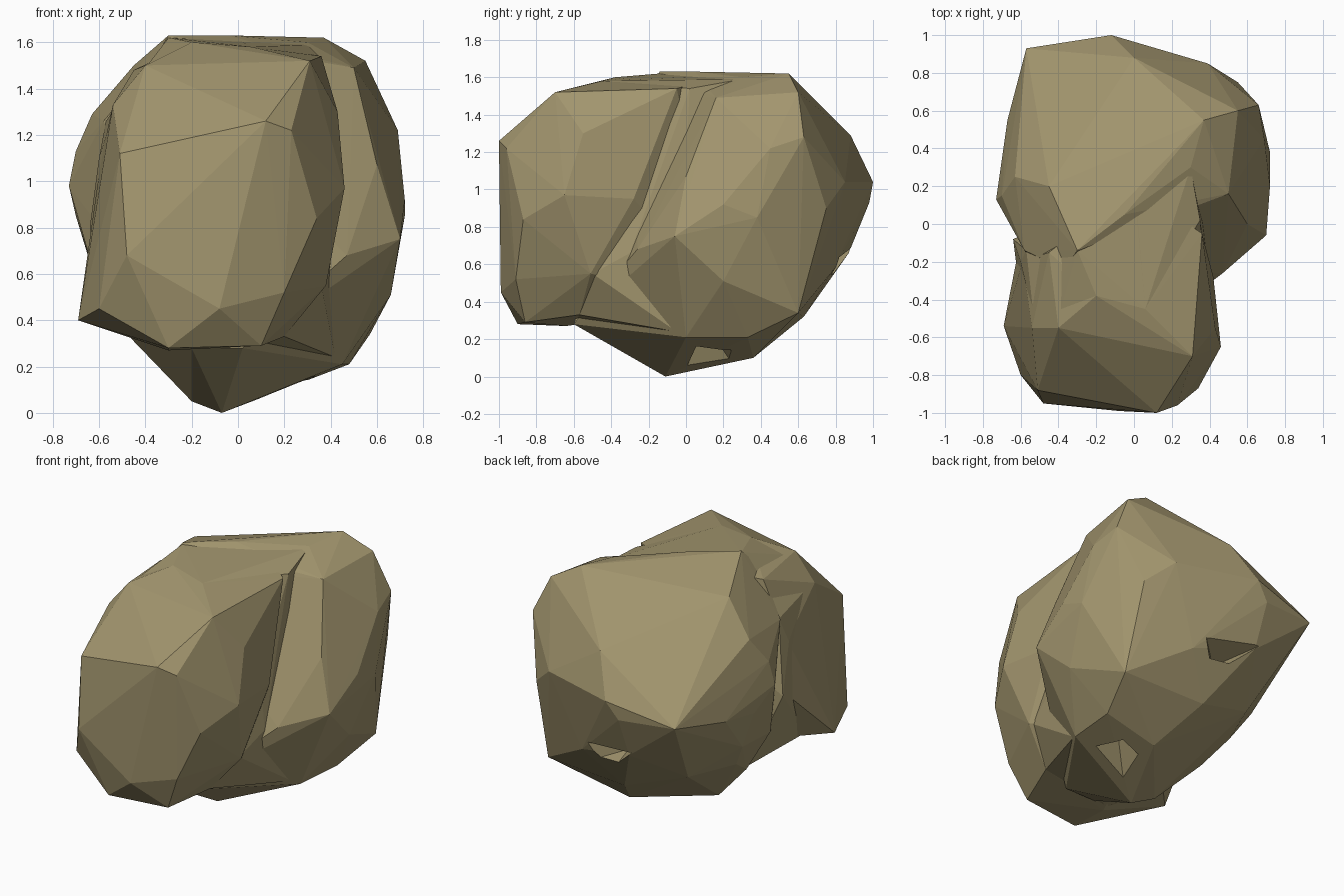
import bpy
import bmesh
from mathutils import Vector

default_cube = bpy.data.objects.get("Cube")
if default_cube:
    bpy.data.objects.remove(default_cube, do_unlink=True)

# Single khaki stone colour
stone = bpy.data.materials.new("khaki_stone")
stone.use_nodes = True
stone_colour = (0.36, 0.30, 0.155, 1)
stone.diffuse_color = stone_colour
shader = stone.node_tree.nodes["Principled BSDF"]
shader.inputs["Base Color"].default_value = stone_colour
shader.inputs["Roughness"].default_value = 0.9


def faceted_lobe(name, *corner_groups):
    """Wrap a flat-faced boulder around a few corners given in centimetres."""
    bm = bmesh.new()
    for group in corner_groups:
        for corner in group:
            bm.verts.new(Vector(corner) / 100)
    hull = bmesh.ops.convex_hull(bm, input=bm.verts)
    unused = [g for g in hull["geom_interior"] if isinstance(g, bmesh.types.BMVert)]
    bmesh.ops.delete(bm, geom=list(set(unused)), context="VERTS")
    bmesh.ops.recalc_face_normals(bm, faces=bm.faces)
    mesh = bpy.data.meshes.new(name)
    bm.to_mesh(mesh)
    bm.free()
    mesh.materials.append(stone)
    lobe = bpy.data.objects.new(name, mesh)
    bpy.context.collection.objects.link(lobe)
    return lobe


# Front lobe: blunt face, brow and the flanks running back into the body
front_face = [(12, -100, 126), (23, -96, 122), (34, -87, 84), (20, -91, 52),
              (-8, -99, 45), (10, -86, 29), (-30, -90, 28), (-48, -95, 68),
              (-51, -88, 112)]
front_brow = [(-54, -55, 133), (-40, -55, 150), (-20, -38, 160),
              (6, -45, 158), (31, -70, 152), (36, -5, 154), (0, 20, 161)]
front_flanks = [(46, -65, 97), (43, -55, 130), (42, -28, 95), (38, -51, 55),
                (20, -57, 33), (-30, -64, 27), (-60, -80, 45), (-69, -54, 40),
                (-62, -18, 75), (-59, -20, 110), (-45, -15, 148), (0, 20, 40)]
front_lobe = faceted_lobe("front_lobe", front_face, front_brow, front_flanks)

# Back lobe: crown, bulging sides, rear slope and pointed belly
crown = [(-30, -14, 163), (-5, 5, 163), (30, 30, 160), (37, 55, 162),
         (55, 60, 152), (50, 16, 149), (-45, 20, 150), (-63, 25, 129),
         (-37, -24, 151), (-58, -14, 126)]
sides = [(60, 0, 107), (69, 45, 122), (66, 63, 128), (72, 38, 85),
         (72, 20, 92), (70, -6, 75), (47, -26, 68), (66, 20, 51),
         (-73, 13, 98), (-70, 15, 113), (-70, 30, 85), (-67, 55, 88),
         (-62, 2, 60), (-63, 32, 62)]
rear = [(0, 88, 129), (-12, 100, 104), (-20, 98, 93), (-57, 93, 95),
        (39, 85, 104), (55, 75, 90), (-20, 87, 66), (20, 78, 56)]
belly = [(57, 60, 34), (48, 33, 21), (45, 0, 21), (15, 36, 10),
         (-7, -11, 0), (-20, -5, 5), (-20, -60, 28), (2, -60, 28),
         (-47, 5, 33), (-53, 24, 45), (-40, 55, 45), (0, 63, 32)]
back_lobe = faceted_lobe("back_lobe", crown, sides, rear, belly)

# Neck filling the saddle and the floor of the groove between the lobes
neck_top = [(-30, -14, 162), (-20, -38, 160), (6, -45, 158), (35, 2, 154),
            (30, 30, 159), (-40, -50, 149), (-57, -14, 126)]
neck_sides = [(-53, -50, 132), (-60, -20, 110), (-64, -8, 80), (-60, -40, 60),
              (36, -28, 100), (40, -30, 66), (36, -50, 55), (42, -5, 24)]
neck_base = [(20, -57, 33), (-30, -62, 28), (-55, -45, 40), (-45, 0, 33)]
neck = faceted_lobe("neck", neck_top, neck_sides, neck_base)

# Broken pits under the rear and under the belly
rear_notch = faceted_lobe("rear_notch_cutter",
                          [(20, 88, 66), (-28, 95, 72), (-5, 66, 58),
                           (-10, 100, 50), (25, 95, 48)])
belly_pit = faceted_lobe("belly_pit_cutter",
                         [(8, 0, 4), (38, 4, 12), (32, 30, 8),
                          (14, 28, 2), (21, 10, 29)])
helpers = (back_lobe, neck, rear_notch, belly_pit)
for cutter in (rear_notch, belly_pit):
    cutter.hide_render = True

# Fuse the lobes into one boulder, leaving the sharp groove between them
rock = front_lobe
rock.name = "rock"
for helper in helpers:
    fuse = rock.modifiers.new(helper.name, "BOOLEAN")
    fuse.operation = "DIFFERENCE" if helper.hide_render else "UNION"
    fuse.solver = "EXACT"
    fuse.object = helper

bpy.context.view_layer.update()
evaluated = rock.evaluated_get(bpy.context.evaluated_depsgraph_get())
fused_mesh = bpy.data.meshes.new_from_object(evaluated)
rock.modifiers.clear()
rock.data = fused_mesh
for helper in helpers:
    bpy.data.objects.remove(helper, do_unlink=True)
for face in rock.data.polygons:
    face.use_smooth = False
